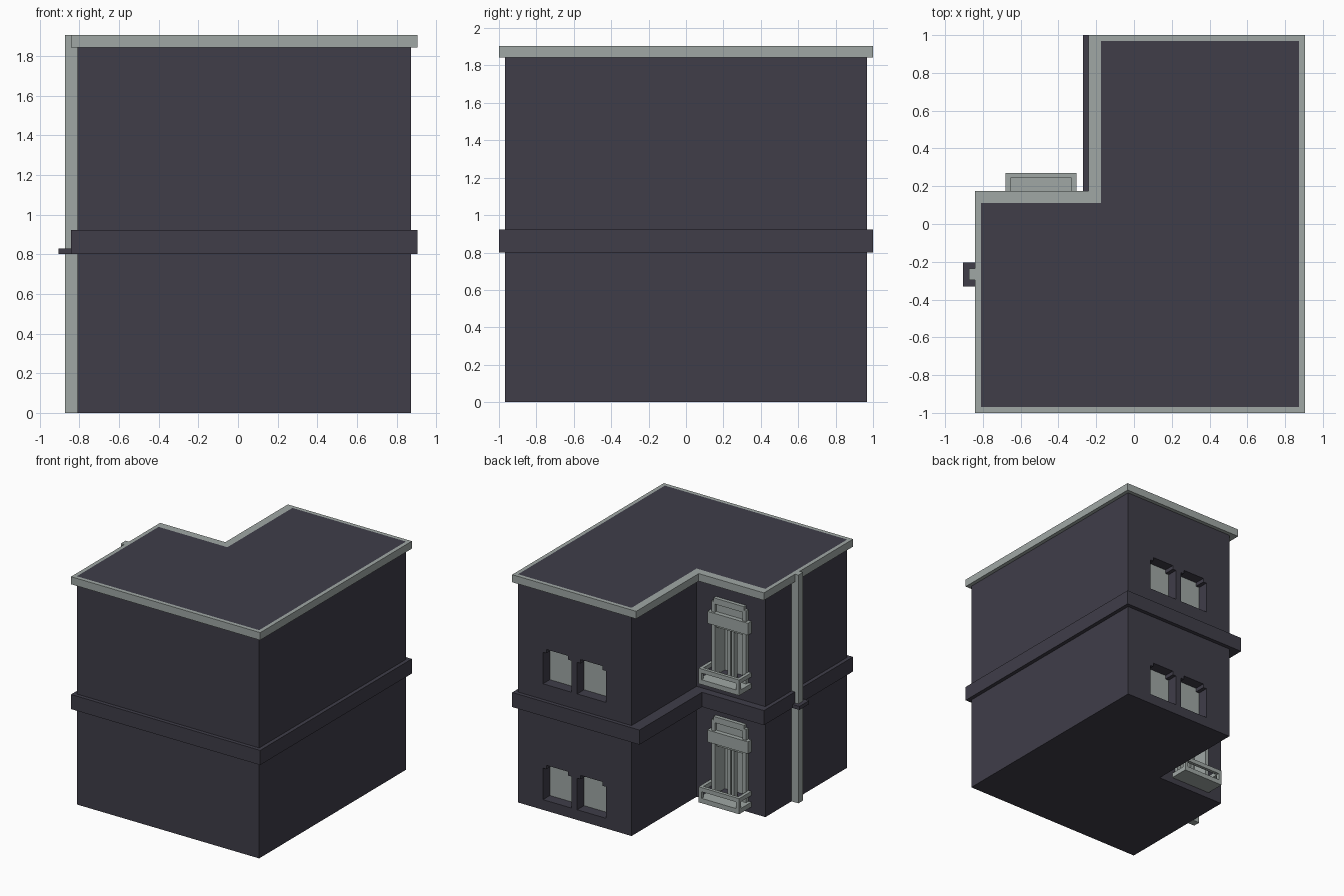
import bpy, bmesh

if "Cube" in bpy.data.objects:
    bpy.data.objects.remove(bpy.data.objects["Cube"], do_unlink=True)


def material(name, rgb):
    m = bpy.data.materials.new(name)
    m.use_nodes = True
    m.diffuse_color = (*rgb, 1)
    m.node_tree.nodes["Principled BSDF"].inputs["Base Color"].default_value = (*rgb, 1)
    return m


DARK = material("dark slate", (0.050, 0.047, 0.066))
LIGHT = material("pale grey", (0.350, 0.390, 0.375))


def finish(name, bm, mat):
    bmesh.ops.recalc_face_normals(bm, faces=bm.faces)
    me = bpy.data.meshes.new(name)
    bm.to_mesh(me)
    bm.free()
    ob = bpy.data.objects.new(name, me)
    bpy.context.collection.objects.link(ob)
    me.materials.append(mat)
    return ob


def boxes(name, mat, spans):
    """One object from several (x0, x1, y0, y1, z0, z1) boxes."""
    bm = bmesh.new()
    for x0, x1, y0, y1, z0, z1 in spans:
        vs = bmesh.ops.create_cube(bm, size=1)["verts"]
        for v in vs:
            v.co = (x0 if v.co.x < 0 else x1,
                    y0 if v.co.y < 0 else y1,
                    z0 if v.co.z < 0 else z1)
    return finish(name, bm, mat)


def prism(name, mat, start, shift):
    """Extrude a closed 3D outline along a vector."""
    bm = bmesh.new()
    face = bm.faces.new([bm.verts.new(p) for p in start])
    new = bmesh.ops.extrude_face_region(bm, geom=[face])["geom"]
    bmesh.ops.translate(bm, vec=shift,
                        verts=[g for g in new if isinstance(g, bmesh.types.BMVert)])
    return finish(name, bm, mat)


def ring(name, mat, outer, inner, z0, z1):
    """Hollow band between two matching outlines."""
    bm = bmesh.new()
    loops = [[bm.verts.new((x, y, z)) for x, y in pts]
             for pts, z in ((outer, z0), (outer, z1), (inner, z1), (inner, z0))]
    n = len(outer)
    for k in range(4):
        a, b = loops[k], loops[(k + 1) % 4]
        for i in range(n):
            j = (i + 1) % n
            bm.faces.new((a[i], a[j], b[j], b[i]))
    return finish(name, bm, mat)


def ell(x0, x1, y0, y1, nx, ny):
    """L-shaped outline with its notch at the back, on the -x side."""
    return [(x0, y0), (x1, y0), (x1, y1), (nx, y1), (nx, ny), (x0, ny)]


# Main block
TOP, NOTCH_Y, BACK_Y = 1.905, 0.11, 0.968
wall = ell(-0.81, 0.873, -0.968, BACK_Y, -0.175, NOTCH_Y)
body = prism("building_body", DARK, [(x, y, 0) for x, y in wall], (0, 0, TOP))

# Roof trim and floor band
ring("roof_trim", LIGHT, ell(-0.842, 0.905, -1, 1, -0.24, 0.175), wall, 1.842, TOP)
ring("floor_band", DARK, ell(-0.842, 0.905, -1, 1, -0.27, 0.174), wall, 0.80, 0.922)

# Drainpipe and its bracket
boxes("drainpipe", LIGHT, [(-0.873, -0.81, -0.297, -0.235, 0, TOP)])
boxes("pipe_bracket", DARK, [(-0.905, -0.81, -0.33, -0.203, 0.80, 0.83)])


def cut(cutter):
    """Carve an opening in the main block."""
    mod = body.modifiers.new("opening", "BOOLEAN")
    mod.operation = "DIFFERENCE"
    mod.solver = "EXACT"
    mod.object = cutter
    bpy.context.view_layer.objects.active = body
    bpy.ops.object.modifier_apply(modifier=mod.name)
    bpy.data.objects.remove(cutter, do_unlink=True)


# Small recessed windows with stepped top corners, on the back wall
STEP, DEPTH = 0.032, 0.095
for floor, z0 in (("lower", 0.085), ("upper", 1.052)):
    for side, x0 in (("left", 0.378), ("right", 0.062)):
        x1, z1 = x0 + 0.265, z0 + 0.295
        outline = [(x0, z0), (x1, z0), (x1, z1 - STEP), (x1 - STEP, z1 - STEP),
                   (x1 - STEP, z1), (x0 + STEP, z1), (x0 + STEP, z1 - STEP),
                   (x0, z1 - STEP)]
        cut(prism("cutter", DARK, [(x, BACK_Y - DEPTH, z) for x, z in outline],
                  (0, DEPTH + 0.05, 0)))
        prism(f"{floor}_{side}_window_pane", LIGHT,
              [(x, BACK_Y - DEPTH - 0.002, z) for x, z in outline], (0, 0.006, 0))

# Balcony windows in the notch
L, R = -0.68, -0.305          # balcony ends
MID = (L + R) / 2
for floor, z in (("lower", 0.05), ("upper", 1.04)):
    a, b = L + 0.027, R - 0.027
    head = z + 0.46
    cut(boxes("cutter", DARK, [(a, b, 0.0, 0.2, z + 0.03, head)]))

    boxes(f"{floor}_window_glass", LIGHT, [(a, b, 0.0, 0.008, z + 0.03, head)])
    # Jambs line the full depth; two stiles meet in the middle
    boxes(f"{floor}_window_frame", LIGHT, [
        (a, a + 0.032, 0.0, 0.14, z + 0.03, head),
        (b - 0.032, b, 0.0, 0.14, z + 0.03, head),
        (a, b, 0.0, 0.12, head - 0.03, head),
        (MID - 0.03, MID - 0.004, 0.07, 0.11, z + 0.03, head),
        (MID + 0.004, MID + 0.03, 0.07, 0.11, z + 0.03, head)])
    # Lintel with a framed crest above it
    boxes(f"{floor}_window_lintel", LIGHT, [
        (L, R, NOTCH_Y - 0.01, 0.155, head, z + 0.56),
        (a, a + 0.032, NOTCH_Y - 0.01, 0.14, z + 0.56, z + 0.65),
        (b - 0.032, b, NOTCH_Y - 0.01, 0.14, z + 0.56, z + 0.65),
        (a + 0.032, b - 0.032, NOTCH_Y - 0.01, 0.118, z + 0.56, z + 0.65),
        (a + 0.02, b - 0.02, NOTCH_Y - 0.01, 0.14, z + 0.63, z + 0.68)])

    # Balcony slab, corner posts and rail
    F, T = 0.27, 0.027
    boxes(f"{floor}_balcony_slab", LIGHT, [(L, R, 0.08, F, z, z + 0.04)])
    boxes(f"{floor}_balcony_rail", LIGHT, [
        (L, R, F - T, F, z + 0.095, z + 0.13),
        (L, L + T, NOTCH_Y - 0.01, F - T, z + 0.095, z + 0.13),
        (R - T, R, NOTCH_Y - 0.01, F - T, z + 0.095, z + 0.13),
        (L, L + T, F - T, F, z + 0.04, z + 0.095),
        (R - T, R, F - T, F, z + 0.04, z + 0.095)])
